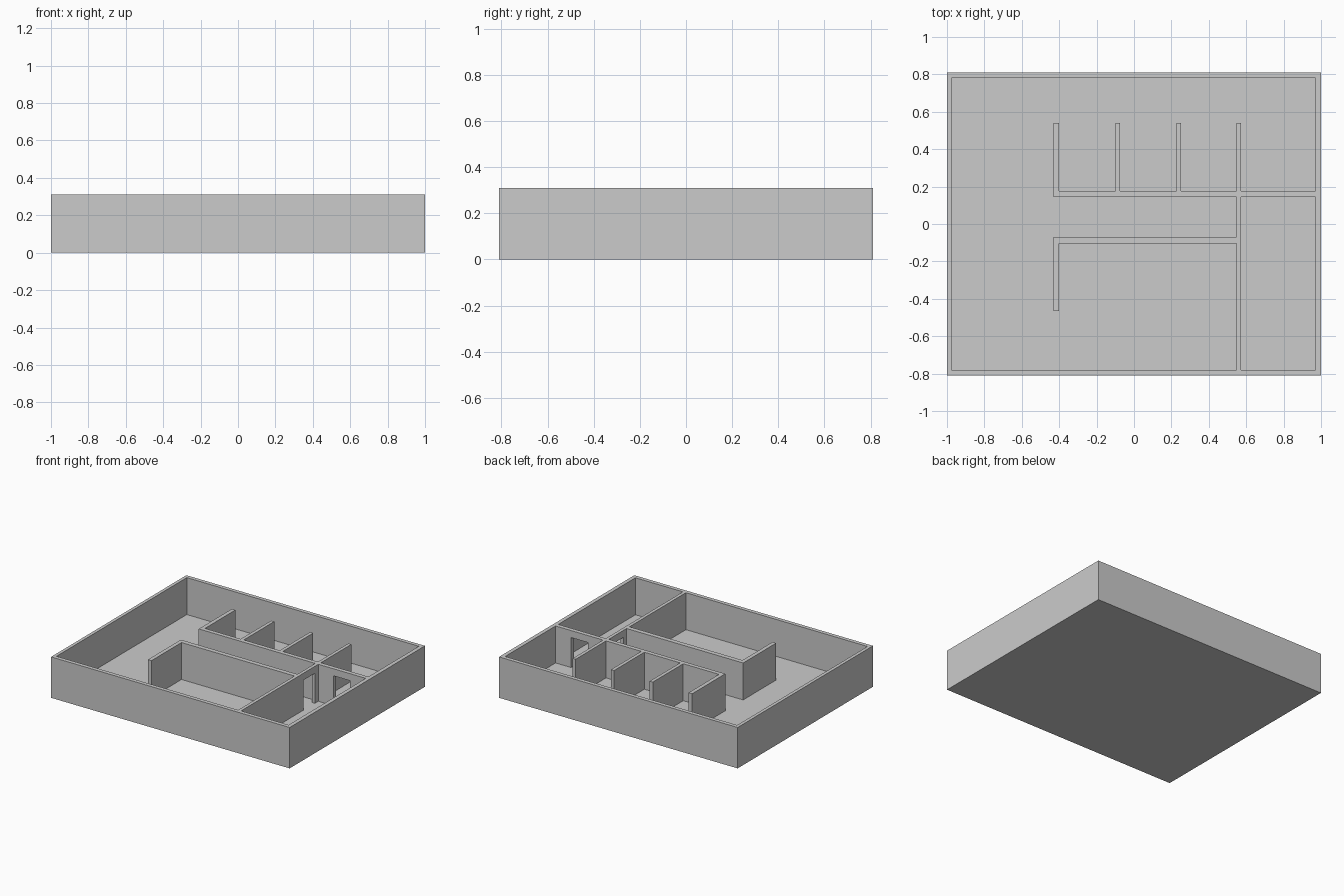
import bpy, bmesh

if "Cube" in bpy.data.objects:
    bpy.data.objects.remove(bpy.data.objects["Cube"])

FLOOR, TOP, DOOR_TOP = 0.03, 0.31, 0.257
X0, X1, Y1 = -0.975, 0.97, 0.78          # inner faces of the outer walls
PX0, PX1 = 0.547, 0.572                  # partition running front to back
HY0, HY1 = -0.07, 0.144                  # hallway sides
BAY_Y, BAY_END = 0.176, 0.54             # cubicle back wall and divider tips


def prism(name, outline, z0, z1):
    """Closed solid from a counter-clockwise plan outline."""
    bm = bmesh.new()
    face = bm.faces.new([bm.verts.new((x, y, z0)) for x, y in outline])
    ext = bmesh.ops.extrude_face_region(bm, geom=[face], use_keep_orig=True)
    top = [g for g in ext["geom"] if isinstance(g, bmesh.types.BMVert)]
    bmesh.ops.translate(bm, verts=top, vec=(0, 0, z1 - z0))
    bmesh.ops.recalc_face_normals(bm, faces=bm.faces)
    mesh = bpy.data.meshes.new(name)
    bm.to_mesh(mesh)
    bm.free()
    obj = bpy.data.objects.new(name, mesh)
    bpy.context.collection.objects.link(obj)
    return obj


def rect(x0, x1, y0, y1):
    return [(x0, y0), (x1, y0), (x1, y1), (x0, y1)]


# Solid block the rooms are hollowed out of
building = prism("building_shell", rect(-1, 1, -0.81, 0.81), 0, TOP)

# Main room outline: wraps the L-shaped partition, hallway and cubicle dividers
main = [(X0, -Y1), (PX0, -Y1), (PX0, -0.105), (-0.40, -0.105), (-0.40, -0.465),
        (-0.43, -0.465), (-0.43, HY0), (PX0, HY0), (PX0, HY1),
        (-0.43, HY1), (-0.43, BAY_END), (-0.40, BAY_END), (-0.40, BAY_Y)]
for a, b in [(-0.10, -0.074), (0.226, 0.252), (PX0, PX1)]:
    main += [(a, BAY_Y), (a, BAY_END), (b, BAY_END), (b, BAY_Y)]
main += [(X1, BAY_Y), (X1, Y1), (X0, Y1)]

cutters = [
    prism("main_room_cutter", main, FLOOR, TOP + 0.1),
    prism("side_room_cutter", rect(PX1, X1, -Y1, HY1), FLOOR, TOP + 0.1),
    # Doorways: hallway to side room, side room to main room
    prism("hall_door_cutter", rect(PX0 - 0.01, PX1 + 0.01, -0.035, 0.103), FLOOR, DOOR_TOP),
    prism("side_door_cutter", rect(0.70, 0.84, HY1 - 0.01, BAY_Y + 0.01), FLOOR, DOOR_TOP),
]
for c in cutters:
    c.hide_render = True
    mod = building.modifiers.new(c.name, "BOOLEAN")
    mod.operation, mod.solver, mod.object = "DIFFERENCE", "EXACT", c

# Bake the cuts and drop the cutters
bpy.context.view_layer.objects.active = building
building.select_set(True)
for mod in list(building.modifiers):
    bpy.ops.object.modifier_apply(modifier=mod.name)
for c in cutters:
    bpy.data.objects.remove(c)
